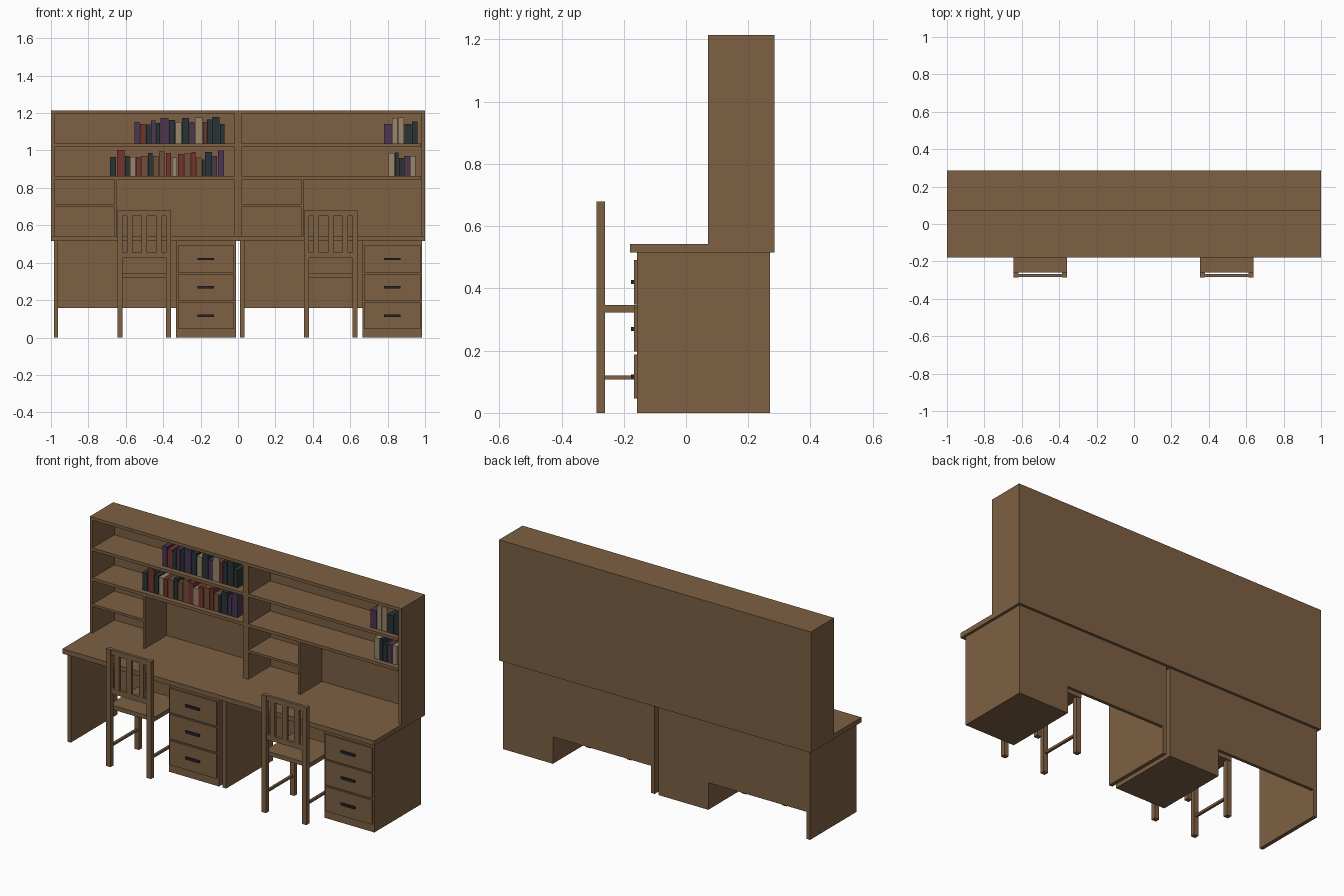
import bpy
import bmesh
from mathutils import Vector

cube = bpy.data.objects.get("Cube")
if cube:
    bpy.data.objects.remove(cube, do_unlink=True)


def material(name, rgb):
    mat = bpy.data.materials.new(name)
    mat.use_nodes = True
    colour = (*rgb, 1.0)
    mat.diffuse_color = colour
    mat.node_tree.nodes["Principled BSDF"].inputs["Base Color"].default_value = colour
    return mat


WOOD = material("walnut wood", (0.205, 0.117, 0.056))
METAL = material("dark handle", (0.018, 0.019, 0.021))
BOOKS = {
    "t": material("dark teal cover", (0.022, 0.034, 0.037)),
    "p": material("purple cover", (0.072, 0.036, 0.088)),
    "r": material("red cover", (0.17, 0.033, 0.027)),
    "c": material("cream cover", (0.31, 0.24, 0.15)),
    "b": material("brown cover", (0.16, 0.08, 0.04)),
}


def build(name, boxes, mat=WOOD):
    """Make one object from boxes given as (x range, y range, z range)."""
    bm = bmesh.new()
    for ranges in boxes:
        low, high = Vector(r[0] for r in ranges), Vector(r[1] for r in ranges)
        verts = bmesh.ops.create_cube(bm, size=1)["verts"]
        bmesh.ops.scale(bm, vec=high - low, verts=verts)
        bmesh.ops.translate(bm, vec=(low + high) / 2, verts=verts)
    mesh = bpy.data.meshes.new(name)
    bm.to_mesh(mesh)
    bm.free()
    mesh.materials.append(mat)
    obj = bpy.data.objects.new(name, mesh)
    bpy.context.collection.objects.link(obj)
    return obj


def around(centre, size):
    return (centre - size / 2, centre + size / 2)


# Shared levels and depths
TOP_LOW, TOP_HIGH, HUTCH_TOP = 0.515, 0.543, 1.215
DESK = (-0.157, 0.27)
HUTCH = (0.07, 0.285)
INNER = (0.07, 0.27)
SHELF_UPPER, SHELF_LOWER = (1.02, 1.037), (0.845, 0.863)

# Long worktop
build("desktop", [((-1, 1), (-0.18, 0.285), (TOP_LOW, TOP_HIGH))])

# Bookcase shell standing on the worktop
full_height = (TOP_HIGH, HUTCH_TOP)
build("hutch_back", [((-1, 1), (0.27, 0.285), full_height)])
build("hutch_top", [((-1, 1), HUTCH, (1.197, HUTCH_TOP))])
for name, span in (("right", (-1, -0.982)), ("middle", (-0.018, 0.018)), ("left", (0.982, 1))):
    build(f"hutch_{name}_upright", [(span, INNER, (TOP_HIGH, 1.197))])


def workstation(side, left, right):
    """Shelves, side panel, modesty panel and drawers of one desk bay."""
    bay = (left + 0.003, right - 0.006)
    build(f"{side}_shelves", [(bay, INNER, z) for z in (SHELF_UPPER, SHELF_LOWER)])
    divider = (left + 0.325, left + 0.338)
    build(f"{side}_cubby", [
        (divider, INNER, (TOP_HIGH, SHELF_LOWER[0])),
        ((bay[0], divider[0]), INNER, (0.697, 0.711)),
    ])
    build(f"{side}_side_panel", [((left, left + 0.022), DESK, (0, TOP_LOW))])
    cabinet = (right - 0.32, right)
    build(f"{side}_modesty_panel", [((left + 0.022, cabinet[0]), (0.252, 0.27), (0.157, TOP_LOW))])
    build(f"{side}_drawer_cabinet", [(cabinet, DESK, (0, TOP_LOW))])
    middle = sum(cabinet) / 2
    for i, z in enumerate((0.117, 0.269, 0.42)):
        build(f"{side}_drawer_front_{i}", [(around(middle, 0.3), (-0.167, -0.157), around(z, 0.142))])
        build(f"{side}_drawer_handle_{i}", [(around(middle, 0.09), (-0.177, -0.167), around(z, 0.013))], METAL)


def chair(side, x):
    """Slatted chair facing the desk."""
    posts = [around(x + s * 0.13, 0.028) for s in (-1, 1)]
    rear, front, rail = (-0.287, -0.26), (-0.027, 0), (-0.283, -0.266)
    inner = around(x, 0.232)
    build(f"{side}_chair_back_posts", [(p, rear, (0, 0.68)) for p in posts])
    build(f"{side}_chair_front_legs", [(p, front, (0, 0.322)) for p in posts])
    build(f"{side}_chair_stretchers",
          [(around(x + s * 0.13, 0.014), (rear[1], front[0]), (0.107, 0.12)) for s in (-1, 1)])
    build(f"{side}_chair_seat", [(around(x, 0.288), (rear[1], 0.003), (0.322, 0.346))])
    build(f"{side}_chair_rails", [(inner, rail, z) for z in ((0.65, 0.68), (0.425, 0.455))])
    build(f"{side}_chair_slats",
          [(around(x + s * 0.078, 0.03), rail, (0.455, 0.65)) for s in (-1, 0, 1)])


for side, left, right in (("right", -0.985, -0.012), ("left", 0.012, 0.985)):
    workstation(side, left, right)
    chair(side, left + 0.484)


def book_row(name, x, base, covers, widths, heights):
    """Books side by side; widths and heights in thousandths."""
    for i, (cover, width, height) in enumerate(zip(covers, widths, heights)):
        end = x + width / 1000
        build(f"{name}_book_{i}",
              [((x, end - 0.003), (0.1, 0.225), (base, base + height / 1000))], BOOKS[cover])
        x = end


book_row("upper_right", -0.553, SHELF_UPPER[1], "prtptptctpcrttt",
         (30, 31, 27, 27, 24, 45, 35, 35, 40, 30, 42, 22, 27, 42, 27),
         (115, 104, 102, 123, 110, 136, 126, 115, 136, 115, 139, 115, 128, 142, 104))
book_row("lower_right", -0.684, SHELF_LOWER[1], "trtcrbtbbrcrbrbttpp"[:16] + "tpp",
         (36, 43, 27, 32, 27, 37, 27, 32, 37, 32, 32, 33, 40, 24, 33, 16, 41, 27, 37),
         (102, 139, 107, 102, 102, 107, 123, 107, 131, 123, 99, 118, 120, 128, 99, 90, 128, 107, 136))
book_row("upper_left", 0.78, SHELF_UPPER[1], "pcctt",
         (43, 32, 35, 40, 32), (104, 136, 139, 104, 118))
book_row("lower_left", 0.805, SHELF_LOWER[1], "cttpc",
         (35, 21, 27, 32, 33), (123, 126, 96, 107, 107))
